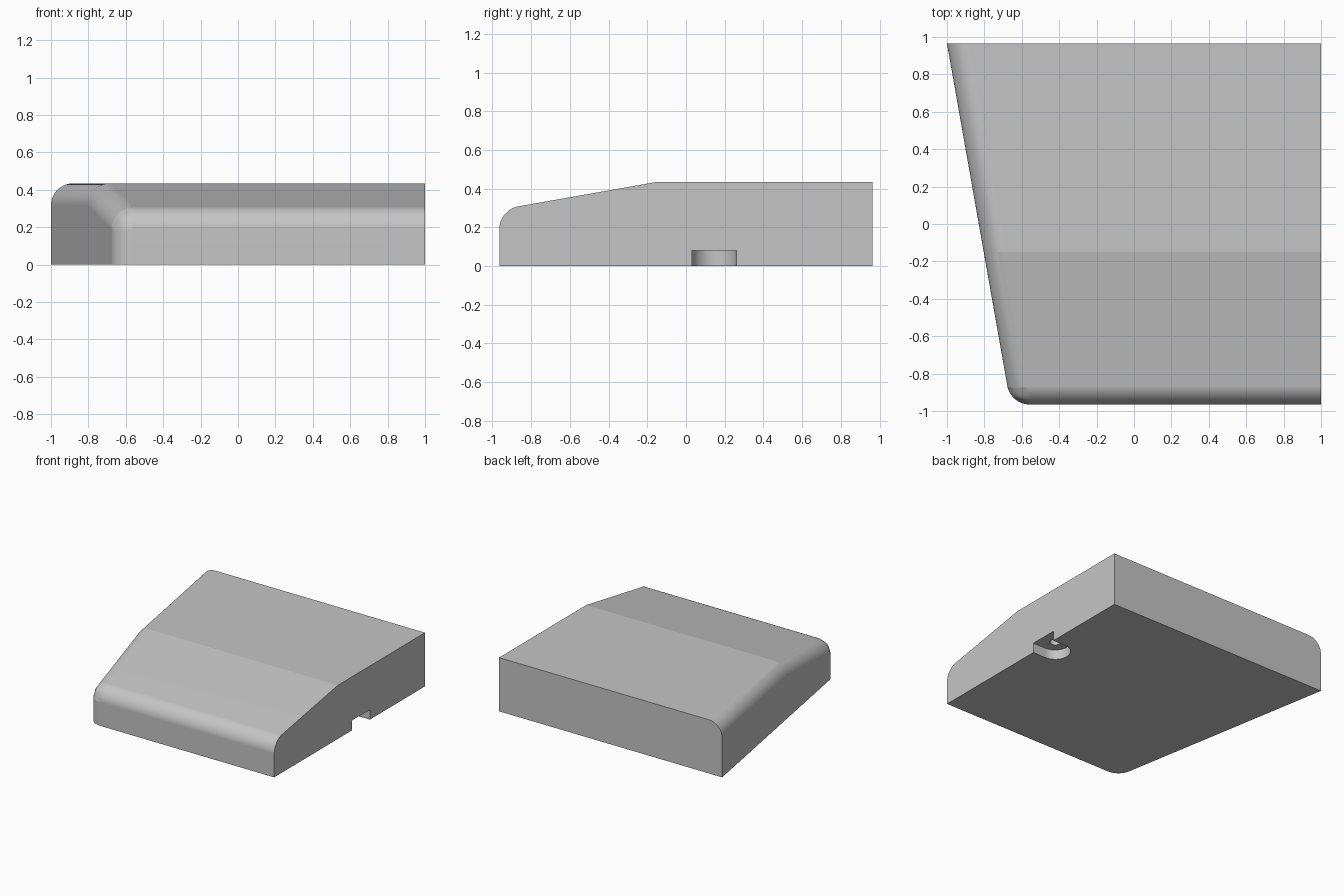
import bpy
import bmesh
import math

cube = bpy.data.objects.get("Cube")
if cube:
    bpy.data.objects.remove(cube, do_unlink=True)

# Single plain grey
grey = bpy.data.materials.new("light_grey")
grey.use_nodes = True
colour = (0.56, 0.56, 0.56, 1.0)
grey.diffuse_color = colour
grey.node_tree.nodes["Principled BSDF"].inputs["Base Color"].default_value = colour

HALF_Y = 0.965
HEIGHT = 0.435
RADIUS = 0.118
TAPER = math.tan(math.radians(10))


def side_x(y):
    """Position of the slanted side wall at depth y."""
    return -1 + (HALF_Y - y) * TAPER


def add_object(name, bm):
    bmesh.ops.recalc_face_normals(bm, faces=bm.faces)
    mesh = bpy.data.meshes.new(name)
    bm.to_mesh(mesh)
    bm.free()
    mesh.materials.append(grey)
    obj = bpy.data.objects.new(name, mesh)
    bpy.context.collection.objects.link(obj)
    return obj


def prism(name, outline, z_low, z_high):
    """Extrude a plan outline upward."""
    bm = bmesh.new()
    face = bm.faces.new([bm.verts.new((x, y, z_low)) for x, y in outline])
    top = bmesh.ops.extrude_face_region(bm, geom=[face])["geom"]
    verts = [v for v in top if isinstance(v, bmesh.types.BMVert)]
    bmesh.ops.translate(bm, verts=verts, vec=(0, 0, z_high - z_low))
    return add_object(name, bm)


# Body: side profile spanning from the slanted wall to the flat wall
break_y = -0.15
front_z = HEIGHT - (break_y + HALF_Y) * TAPER
profile = [(-HALF_Y, 0), (-HALF_Y, front_z), (break_y, HEIGHT),
           (HALF_Y, HEIGHT), (HALF_Y, 0)]
bm = bmesh.new()
slanted = [bm.verts.new((side_x(y), y, z)) for y, z in profile]
flat = [bm.verts.new((1, y, z)) for y, z in profile]
bm.faces.new(slanted)
bm.faces.new(flat)
for i in range(len(profile)):
    j = (i + 1) % len(profile)
    bm.faces.new((slanted[i], slanted[j], flat[j], flat[i]))

# Rounded edges: front corner, front lip and slanted upper rim
weights = bm.edges.layers.float.new("bevel_weight_edge")
obtuse = 1 / math.tan(math.radians(50))
for a, b, weight in ((slanted[0], slanted[1], obtuse),
                     (slanted[1], flat[1], obtuse),
                     (slanted[1], slanted[2], 1.0),
                     (slanted[2], slanted[3], 1.0)):
    bm.edges.get((a, b))[weights] = weight
body = add_object("wedge_body", bm)

bevel = body.modifiers.new("rounded_edges", "BEVEL")
bevel.limit_method = "WEIGHT"
bevel.width = RADIUS
bevel.segments = 14

# Underside slot with a round inner end, and the screw hole above it
slot_r, slot_x, slot_y = 0.115, 0.885, 0.145
arc = [(slot_x + slot_r * math.cos(t), slot_y + slot_r * math.sin(t))
       for t in (math.pi * (0.5 + i / 24) for i in range(25))]
slot = prism("slot_cutter",
             arc + [(1.1, slot_y - slot_r), (1.1, slot_y + slot_r)], -0.1, 0.08)
hole = prism("hole_cutter",
             [(slot_x + 0.04 * math.cos(t), slot_y + 0.04 * math.sin(t))
              for t in (math.tau * i / 32 for i in range(32))], 0.04, 0.25)

for cutter in (slot, hole):
    cutter.hide_render = True
    cut = body.modifiers.new(cutter.name, "BOOLEAN")
    cut.operation = "DIFFERENCE"
    cut.solver = "EXACT"
    cut.object = cutter

# Bake the cuts, then discard the cutters
bpy.ops.object.select_all(action="DESELECT")
bpy.context.view_layer.objects.active = body
body.select_set(True)
for name in [m.name for m in body.modifiers]:
    bpy.ops.object.modifier_apply(modifier=name)
for cutter in (slot, hole):
    bpy.data.objects.remove(cutter, do_unlink=True)

# Smooth fillets, crisp slope break and flat walls
bpy.ops.object.shade_smooth_by_angle(angle=math.radians(9))
normals = body.modifiers.new("flat_face_normals", "WEIGHTED_NORMAL")
normals.keep_sharp = True
